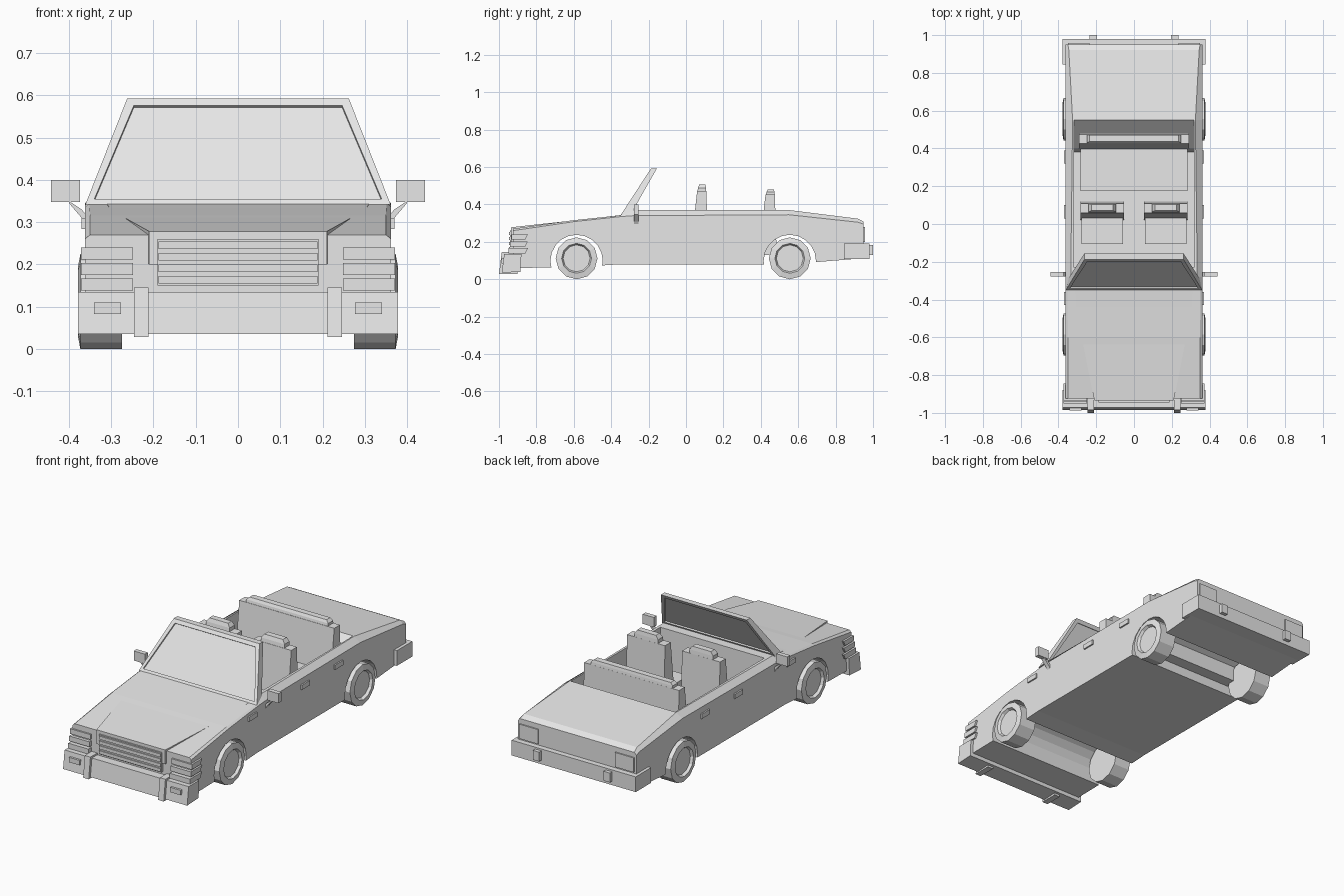
import bpy, bmesh, math
from mathutils import Matrix

if "Cube" in bpy.data.objects:
    bpy.data.objects.remove(bpy.data.objects["Cube"])

paint = bpy.data.materials.new("light grey")
paint.use_nodes = True
paint.diffuse_color = (0.8, 0.8, 0.8, 1)
paint.node_tree.nodes["Principled BSDF"].inputs["Base Color"].default_value = (0.8, 0.8, 0.8, 1)
SIDES = (("left", 1), ("right", -1))


def finish(name, bm):
    bmesh.ops.recalc_face_normals(bm, faces=bm.faces)
    mesh = bpy.data.meshes.new(name)
    bm.to_mesh(mesh)
    bm.free()
    mesh.materials.append(paint)
    ob = bpy.data.objects.new(name, mesh)
    bpy.context.scene.collection.objects.link(ob)
    return ob


def loft(name, rings):
    """Skin closed rings of equal length and cap both ends."""
    bm = bmesh.new()
    rows = [[bm.verts.new(p) for p in ring] for ring in rings]
    n = len(rows[0])
    for a, b in zip(rows, rows[1:]):
        for i in range(n):
            j = (i + 1) % n
            bm.faces.new((a[i], a[j], b[j], b[i]))
    bm.faces.new(rows[0])
    bm.faces.new(rows[-1])
    return finish(name, bm)


def prism(name, profile, x0, x1):
    """Extrude a (y, z) profile along x."""
    return loft(name, [[(x, y, z) for y, z in profile] for x in (x0, x1)])


def box(name, xs, ys, zs):
    (y0, y1), (z0, z1) = ys, zs
    return prism(name, [(y0, z0), (y1, z0), (y1, z1), (y0, z1)], *xs)


def side_box(name, s, xs, ys, zs):
    return box(name, sorted(s * x for x in xs), ys, zs)


def cylinder(name, x, y, z, radius, depth, sides):
    bm = bmesh.new()
    bmesh.ops.create_cone(bm, cap_ends=True, segments=sides, radius1=radius, radius2=radius,
                          depth=depth, matrix=Matrix.Translation((x, y, z)) @ Matrix.Rotation(math.pi / 2, 4, 'Y'))
    return bm


def cut(ob, cutter):
    mod = ob.modifiers.new(cutter.name, 'BOOLEAN')
    mod.operation = 'DIFFERENCE'
    mod.solver = 'EXACT'
    mod.object = cutter
    cutter.hide_render = True
    cutter.hide_set(True)
    cutter.display_type = 'WIRE'


# Body shell: y, bottom z, shoulder z, top half width, top z
W = 0.362
stations = [(-0.925, 0.06, 0.26, 0.35, 0.27), (-0.6, 0.065, 0.308, 0.35, 0.316),
            (-0.35, 0.08, 0.335, 0.352, 0.342), (-0.28, 0.08, 0.34, 0.335, 0.37),
            (0.55, 0.08, 0.345, 0.325, 0.37), (0.92, 0.11, 0.305, 0.345, 0.324),
            (0.95, 0.115, 0.295, 0.35, 0.308)]
body = loft("body", [[(-W, y, b), (W, y, b), (W, y, sh), (xt, y, t), (-xt, y, t), (-W, y, sh)]
                     for y, b, sh, xt, t in stations])
cut(body, prism("cabin_cutter", [(-0.23, 0.13), (0.38, 0.13), (0.4, 0.22), (0.55, 0.37),
                                 (0.55, 0.6), (-0.23, 0.6)], -0.318, 0.318))

# Wheel arches and wheels with dished hubs
for end, wy in (("front", -0.585), ("rear", 0.555)):
    cut(body, finish(end + "_arch_cutter", cylinder("", 0, wy, 0.098, 0.14, 1, 20)))
    for side, s in SIDES:
        bm = cylinder("", s * 0.324, wy, 0.112, 0.112, 0.098, 12)
        outer = max(bm.faces, key=lambda f: s * f.calc_center_median().x)
        bmesh.ops.inset_region(bm, faces=[outer], thickness=0.032, depth=0.006)
        bmesh.ops.inset_region(bm, faces=[outer], thickness=0.008, depth=-0.014)
        finish(f"{end}_{side}_wheel", bm)

# Raised bonnet centre, tapering back into the shell
loft("bonnet_bulge", [[(-x, y, z0), (x, y, z0), (x, y, z1), (-x, y, z1)]
                      for x, y, z0, z1 in ((0.21, -0.935, 0.2, 0.278), (0.3, -0.48, 0.3, 0.328),
                                           (0.31, -0.35, 0.32, 0.343))])

# Windscreen frame with glass recessed on both faces
bm = bmesh.new()
front, back = [[bm.verts.new(p) for p in ((-xb, yb, zb), (xb, yb, zb), (0.262, yt, 0.593), (-0.262, yt, 0.593))]
               for xb, yb, zb, yt in ((0.361, -0.35, 0.342, -0.187), (0.345, -0.285, 0.365, -0.155))]
panes = [bm.faces.new(front), bm.faces.new(back)]
for i in range(4):
    j = (i + 1) % 4
    bm.faces.new((front[i], front[j], back[j], back[i]))
bmesh.ops.recalc_face_normals(bm, faces=bm.faces)
for pane in panes:
    bmesh.ops.inset_region(bm, faces=[pane], thickness=0.026)
    bmesh.ops.inset_region(bm, faces=[pane], thickness=0.0005, depth=-0.008)
finish("windscreen", bm)

# Grille with slats
box("grille", (-0.19, 0.19), (-0.94, -0.9), (0.15, 0.26))
for i in range(4):
    z = 0.155 + i * 0.027
    box(f"grille_slat_{i + 1}", (-0.188, 0.188), (-0.946, -0.93), (z, z + 0.018))

# Bumpers
prism("front_bumper", [(-0.985, 0.035), (-0.885, 0.04), (-0.88, 0.135), (-0.972, 0.135)], -0.379, 0.379)
box("rear_bumper", (-0.379, 0.379), (0.845, 0.98), (0.108, 0.192))

# Lamps, bumper guards, handles and mirrors on each side
for side, s in SIDES:
    for i in range(3):
        z = 0.138 + i * 0.037
        y = -0.95 + i * 0.008
        prism(f"{side}_headlamp_slat_{i + 1}", [(y, z), (-0.86, z), (-0.845, z + 0.028), (y, z + 0.028)],
              s * 0.248, s * 0.372)
    prism(side + "_front_guard", [(-1, 0.028), (-0.9, 0.028), (-0.9, 0.145), (-0.985, 0.145)], s * 0.212, s * 0.246)
    side_box(side + "_rear_guard", s, (0.197, 0.235), (0.95, 1), (0.13, 0.182))
    side_box(side + "_front_indicator", s, (0.277, 0.341), (-0.987, -0.95), (0.083, 0.11))
    side_box(side + "_tail_lamp", s, (0.235, 0.35), (0.92, 0.957), (0.2, 0.28))
    for part, y in (("wing_marker", -0.43), ("front_handle", 0.03), ("rear_handle", 0.32)):
        side_box(f"{side}_{part}", s, (0.35, 0.37), (y, y + 0.07), (0.284, 0.31))
    side_box(side + "_mirror", s, (0.374, 0.442), (-0.278, -0.253), (0.347, 0.4))
    loft(side + "_mirror_arm", [[(s * x, y, z) for y, z in ((-0.278, z0), (-0.255, z0), (-0.255, z1), (-0.278, z1))]
                                for x, z0, z1 in ((0.355, 0.284, 0.312), (0.37, 0.31, 0.33), (0.4, 0.345, 0.35))])


# Seats: cushion, raked back and headrest, each centred on cx
def seat(name, cx, half, y, top, depth, rest, rise):
    box(name + "_cushion", (cx - half, cx + half), (y - depth, y + 0.03), (0.13, 0.22))
    prism(name + "_back", [(y - 0.012, 0.13), (y + 0.085, 0.13), (y + 0.075, top), (y + 0.025, top)],
          cx - half - 0.006, cx + half + 0.006)
    loft(name + "_headrest", [[(cx + sx * w, y + sy, z) for sx, sy in ((-1, a), (1, a), (1, b), (-1, b))]
                              for w, a, b, z in ((rest, 0.026, 0.075, top - 0.005),
                                                 (rest, 0.03, 0.073, top + rise * 0.5),
                                                 (rest - 0.015, 0.037, 0.07, top + rise))])


for side, s in SIDES:
    seat(side + "_front_seat", s * 0.168, 0.11, 0.034, 0.468, 0.14, 0.072, 0.04)
seat("rear_seat", 0.0, 0.284, 0.4, 0.452, 0.225, 0.25, 0.028)
